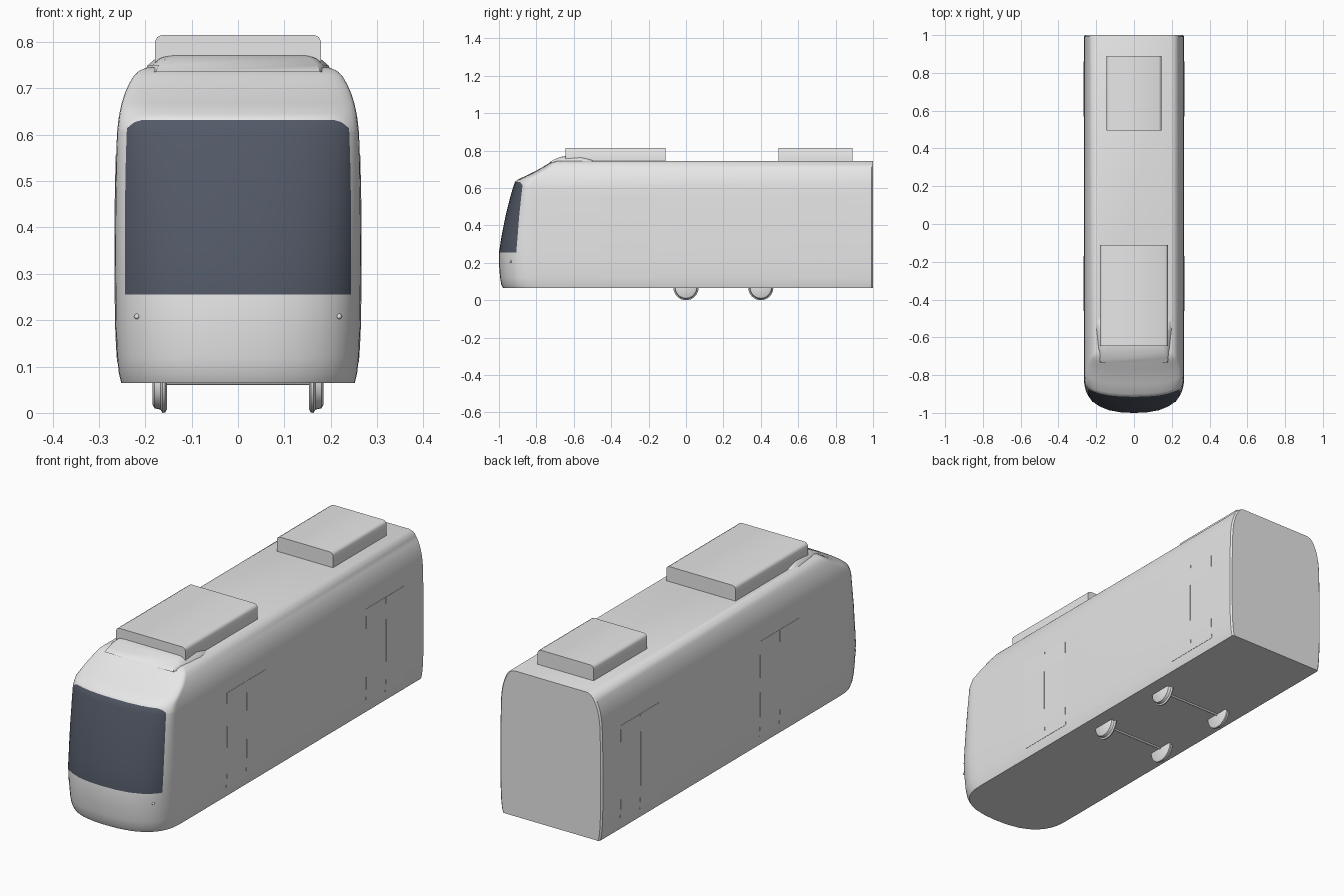
import bpy, bmesh, math

cube = bpy.data.objects.get("Cube")
if cube:
    bpy.data.objects.remove(cube, do_unlink=True)


def material(name, colour):
    mat = bpy.data.materials.new(name)
    mat.use_nodes = True
    mat.diffuse_color = (*colour, 1)
    mat.node_tree.nodes["Principled BSDF"].inputs["Base Color"].default_value = (*colour, 1)
    return mat


GREY = material("body grey", (0.8, 0.8, 0.8))
GLASS = material("dark glass", (0.085, 0.1, 0.135))


def finish(name, bm, materials=(GREY,), angle=30):
    bmesh.ops.recalc_face_normals(bm, faces=bm.faces)
    mesh = bpy.data.meshes.new(name)
    bm.to_mesh(mesh)
    bm.free()
    obj = bpy.data.objects.new(name, mesh)
    bpy.context.collection.objects.link(obj)
    for mat in materials:
        mesh.materials.append(mat)
    bpy.ops.object.select_all(action="DESELECT")
    obj.select_set(True)
    bpy.context.view_layer.objects.active = obj
    bpy.ops.object.shade_smooth_by_angle(angle=math.radians(angle))
    return obj


def loft(bm, rings):
    """Join closed rings of points and cap both ends; return the rows of faces."""
    rows = [[bm.verts.new(p) for p in ring] for ring in rings]
    bands = []
    for a, b in zip(rows, rows[1:]):
        n = len(a)
        bands.append([bm.faces.new((a[i], a[(i + 1) % n], b[(i + 1) % n], b[i]))
                      for i in range(n)])
    bm.faces.new(rows[0])
    bm.faces.new(rows[-1])
    return bands


# Body levels: height, half width, nose tip y, depth of the rounded nose corners
LEVELS = [
    (.065, .252, -.978, .20), (.085, .257, -.988, .20), (.12, .261, -.994, .20),
    (.18, .264, -.999, .20), (.255, .265, -1.0, .19), (.35, .2655, -.985, .175),
    (.45, .265, -.965, .15), (.55, .263, -.94, .12), (.605, .261, -.924, .10),
    (.632, .258, -.915, .09), (.645, .256, -.90, .085), (.668, .251, -.85, .07),
    (.69, .244, -.806, .06), (.71, .235, -.77, .05), (.727, .225, -.742, .04),
    (.739, .212, -.72, .03), (.745, .195, -.70, .03)]
SCREEN_LOW, SCREEN_TOP, SCREEN_EDGE = .255, .632, .92


def level(z):
    for a, b in zip(LEVELS, LEVELS[1:]):
        if z <= b[0]:
            t = (z - a[0]) / (b[0] - a[0])
            return [p + (q - p) * t for p, q in zip(a, b)][1:]
    return LEVELS[-1][1:]


def nose_point(u, z):
    w, tip, depth = level(z)
    bend = 1 - max(0, 1 - abs(u) ** 2.5) ** 0.4
    return (u * w, tip + depth * bend, z)


half = [.25, .5, .68, .8, .86, .895, SCREEN_EDGE, .955, .98, .994, 1]
COLUMNS = [-u for u in reversed(half)] + [0] + half


def body_ring(z):
    w = level(z)[0]
    ring = [(-w + .007, 1, z), (-w, .993, z)]
    for u in COLUMNS:
        # the windscreen's top edge dips at its corners
        dip = .018 * max(0, (abs(u) - .8) / .12) ** 2 if z == SCREEN_TOP else 0
        ring.append(nose_point(u, z - min(dip, .02)))
    return ring + [(w, .993, z), (w - .007, 1, z)]


bm = bmesh.new()
bands = loft(bm, [body_ring(lv[0]) for lv in LEVELS])
for low, high, band in zip(LEVELS, LEVELS[1:], bands):
    if low[0] >= SCREEN_LOW and high[0] <= SCREEN_TOP:
        for i, (a, b) in enumerate(zip(COLUMNS, COLUMNS[1:])):
            if max(abs(a), abs(b)) <= SCREEN_EDGE:
                band[i + 2].material_index = 1
finish("body", bm, (GREY, GLASS), 35)


# Roof equipment boxes with softened long top edges
def roof_box(name, half_width, y0, y1, z1):
    c = .014
    profile = [(-half_width, .74), (half_width, .74), (half_width, z1 - c),
               (half_width - c * .3, z1 - c * .35), (half_width - c, z1),
               (c - half_width, z1), (c * .3 - half_width, z1 - c * .35),
               (-half_width, z1 - c)]
    bm = bmesh.new()
    loft(bm, [[(x, y, z) for x, z in profile] for y in (y0, y1)])
    finish(name, bm, angle=50)


roof_box("front_roof_box", .179, -.645, -.11, .815)
roof_box("rear_roof_box", .145, .495, .89, .815)

# Low fairing below the front roof box
bm = bmesh.new()
outline = [(.178, -.735), (.192, -.66), (.203, -.56), (.2, -.5), (.185, -.48)]
rings = []
for z, sx, front in ((.735, 1, 0), (.75, .96, .025), (.765, .87, .06), (.775, .72, .11)):
    right = [(x * sx, max(y, -.735 + front) - front * (y > -.55), z) for x, y in outline]
    rings.append(right + [(-x, y, z) for x, y, z in reversed(right)])
loft(bm, rings)
finish("roof_fairing", bm, angle=40)


# Door leaves: thin plates that follow the side walls
def door_leaf(name, side, y0, y1, z0=.11, z1=.555):
    bm = bmesh.new()
    rings = []
    for i in range(9):
        z = z0 + (z1 - z0) * i / 8
        w = level(z)[0]
        rings.append([(side * x, y, z) for x, y in
                      ((w - .003, y0), (w + .0012, y0), (w + .0012, y1), (w - .003, y1))])
    loft(bm, rings)
    finish(name, bm)


def cylinder(bm, profile, y, z, sides=32):
    """Turn (x, radius) pairs about an axle parallel to x."""
    loft(bm, [[(x, y + r * math.cos(a), z + r * math.sin(a))
               for a in (math.tau * k / sides for k in range(sides))] for x, r in profile])


for side, label in ((1, "left"), (-1, "right")):
    for y, place in ((-.17, "front"), (.86, "rear")):
        door_leaf(f"{place}_{label}_door_fore_leaf", side, y - .29, y - .146)
        door_leaf(f"{place}_{label}_door_aft_leaf", side, y - .144, y)
    # Flanged wheels
    for y, place in ((0, "front"), (.4, "rear")):
        bm = bmesh.new()
        cylinder(bm, [(side * x, r) for x, r in
                      ((.153, .058), (.157, .066), (.163, .067), (.167, .06),
                       (.18, .057), (.184, .05))], y, .067)
        finish(f"{place}_{label}_wheel", bm)
    # Small marker lamp on the nose
    x, y, z = nose_point(side * .218 / level(.208)[0], .208)
    bm = bmesh.new()
    bmesh.ops.create_uvsphere(bm, u_segments=12, v_segments=8, radius=.006)
    bmesh.ops.translate(bm, verts=bm.verts, vec=(x, y, z))
    finish(f"{label}_marker_lamp", bm)

# Axles
for y, place in ((0, "front"), (.4, "rear")):
    bm = bmesh.new()
    cylinder(bm, [(-.16, .007), (.16, .007)], y, .067, 16)
    finish(f"{place}_axle", bm)
